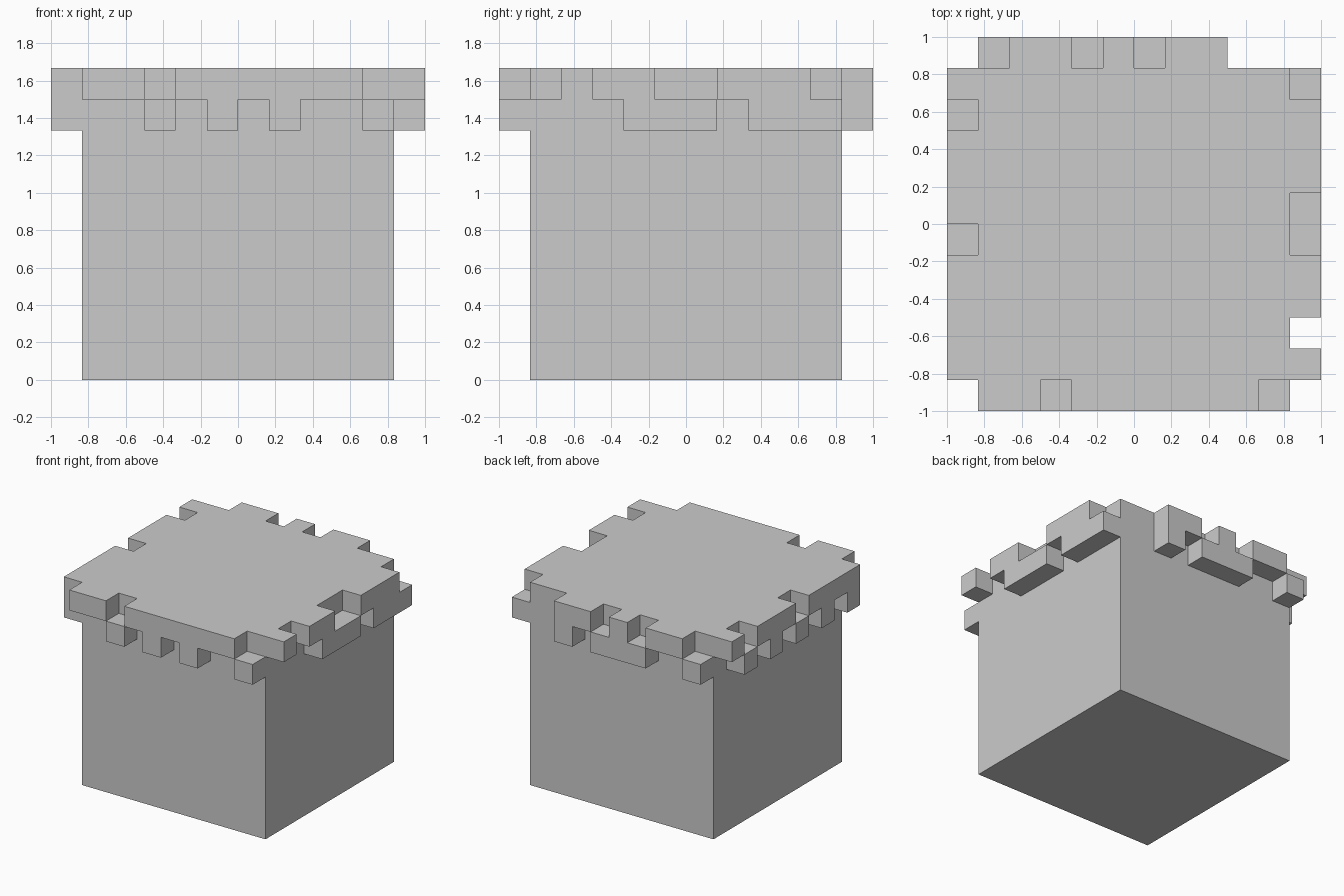
import bpy, bmesh, math
from mathutils import Vector

if "Cube" in bpy.data.objects:
    bpy.data.objects.remove(bpy.data.objects["Cube"])

U = 1 / 6      # one cell of the block
H = 5          # half width of the body in cells
TOP = 10       # height in cells

# Overhanging rim: occupied cell positions along each side, per layer
rim = {
    "front": {"upper": [-5, -4, -2, -1, 0, 1, 2, 3], "lower": [-3, -1, 1, 4]},
    "back":  {"upper": [-4, -3, -1, 1, 2],           "lower": [-5, -2, -1, 0, 2]},
    "right": {"upper": [-5, -3, -2, 1, 2, 3],        "lower": [-2, -1, 0, 2, 3, 4]},
    "left":  {"upper": [-5, -4, -3, -2, 0, 1, 2, 4], "lower": [-5, -3, -1, 1, 3]},
}
place = {
    "front": lambda i: (i, -H - 1),
    "back":  lambda i: (i, H),
    "right": lambda i: (H, i),
    "left":  lambda i: (-H - 1, i),
}
layer_z = {"upper": TOP - 1, "lower": TOP - 2}

# Solid body
cells = {(x, y, z) for x in range(-H, H) for y in range(-H, H) for z in range(TOP)}

# Rim cells hanging over the sides
for side, layers in rim.items():
    for layer, spots in layers.items():
        cells |= {(*place[side](i), layer_z[layer]) for i in spots}

# One skin around all cells: only the exposed cell faces
bm = bmesh.new()
for c in cells:
    for axis in range(3):
        for sign in (-1, 1):
            n = Vector((0, 0, 0))
            n[axis] = sign
            if tuple(int(a + b) for a, b in zip(c, n)) in cells:
                continue
            u = Vector((0, 0, 0))
            u[(axis + 1) % 3] = 1
            v = n.cross(u)
            mid = Vector(c) + Vector((0.5, 0.5, 0.5)) + n / 2
            corners = [mid + (a * u + b * v) / 2
                       for a, b in ((-1, -1), (1, -1), (1, 1), (-1, 1))]
            bm.faces.new([bm.verts.new(p * U) for p in corners])

# Merge into large flat faces
bmesh.ops.remove_doubles(bm, verts=bm.verts, dist=1e-4)
bmesh.ops.dissolve_limit(bm, angle_limit=math.radians(1), verts=bm.verts, edges=bm.edges)

mesh = bpy.data.meshes.new("block_with_overhang")
bm.to_mesh(mesh)
bm.free()
block = bpy.data.objects.new("block_with_overhang", mesh)
bpy.context.collection.objects.link(block)
